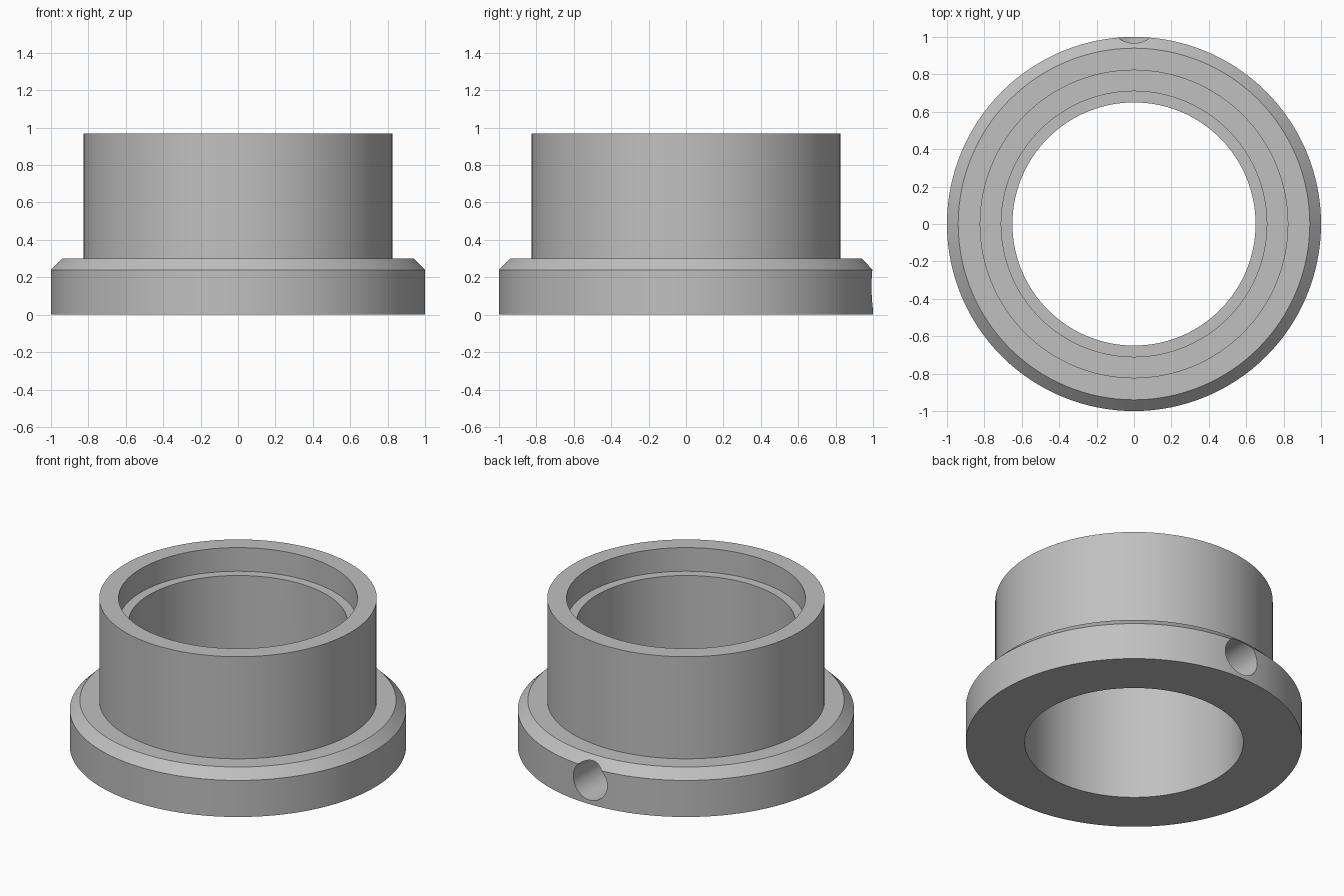
import bpy, bmesh, math
from mathutils import Matrix

cube = bpy.data.objects.get("Cube")
if cube:
    bpy.data.objects.remove(cube, do_unlink=True)

SEGMENTS = 128

# Plain grey metal
metal = bpy.data.materials.new("grey_metal")
metal.use_nodes = True
grey = (0.53, 0.53, 0.53, 1)
metal.diffuse_color = grey
metal.node_tree.nodes["Principled BSDF"].inputs["Base Color"].default_value = grey


def make_object(name, bm):
    bmesh.ops.recalc_face_normals(bm, faces=bm.faces)
    mesh = bpy.data.meshes.new(name)
    bm.to_mesh(mesh)
    bm.free()
    mesh.materials.append(metal)
    obj = bpy.data.objects.new(name, mesh)
    bpy.context.collection.objects.link(obj)
    return obj


def lathe(name, profile):
    """Spin a closed (radius, height) profile around z."""
    bm = bmesh.new()
    verts = [bm.verts.new((r, 0, z)) for r, z in profile]
    edges = [bm.edges.new((v, verts[i - 1])) for i, v in enumerate(verts)]
    bmesh.ops.spin(bm, geom=verts + edges, cent=(0, 0, 0), axis=(0, 0, 1),
                   angle=math.tau, steps=SEGMENTS, use_duplicate=False)
    bmesh.ops.remove_doubles(bm, verts=bm.verts, dist=0.0001)
    return make_object(name, bm)


# Flanged bushing: chamfered flange, sleeve, counterbore and bore
bushing = lathe("flanged_bushing", [
    (0.65, 0), (1, 0), (1, 0.24), (0.94, 0.3), (0.825, 0.3),
    (0.825, 0.97), (0.71, 0.97), (0.71, 0.815), (0.65, 0.815)])

# Radial screw hole through the back of the flange
bm = bmesh.new()
bmesh.ops.create_cone(bm, cap_ends=True, segments=64, radius1=0.123,
                      radius2=0.123, depth=0.7,
                      matrix=Matrix.Translation((0, 0.85, 0.15))
                      @ Matrix.Rotation(math.pi / 2, 4, 'X'))
cutter = make_object("screw_hole_cutter", bm)
cutter.hide_render = True

bpy.context.view_layer.objects.active = bushing
bushing.select_set(True)
cut = bushing.modifiers.new("screw_hole", 'BOOLEAN')
cut.operation = 'DIFFERENCE'
cut.solver = 'EXACT'
cut.object = cutter
bpy.ops.object.modifier_apply(modifier=cut.name)
bpy.data.objects.remove(cutter, do_unlink=True)

# Smooth walls with crisp rims
bpy.ops.object.shade_smooth_by_angle(angle=math.radians(30))
